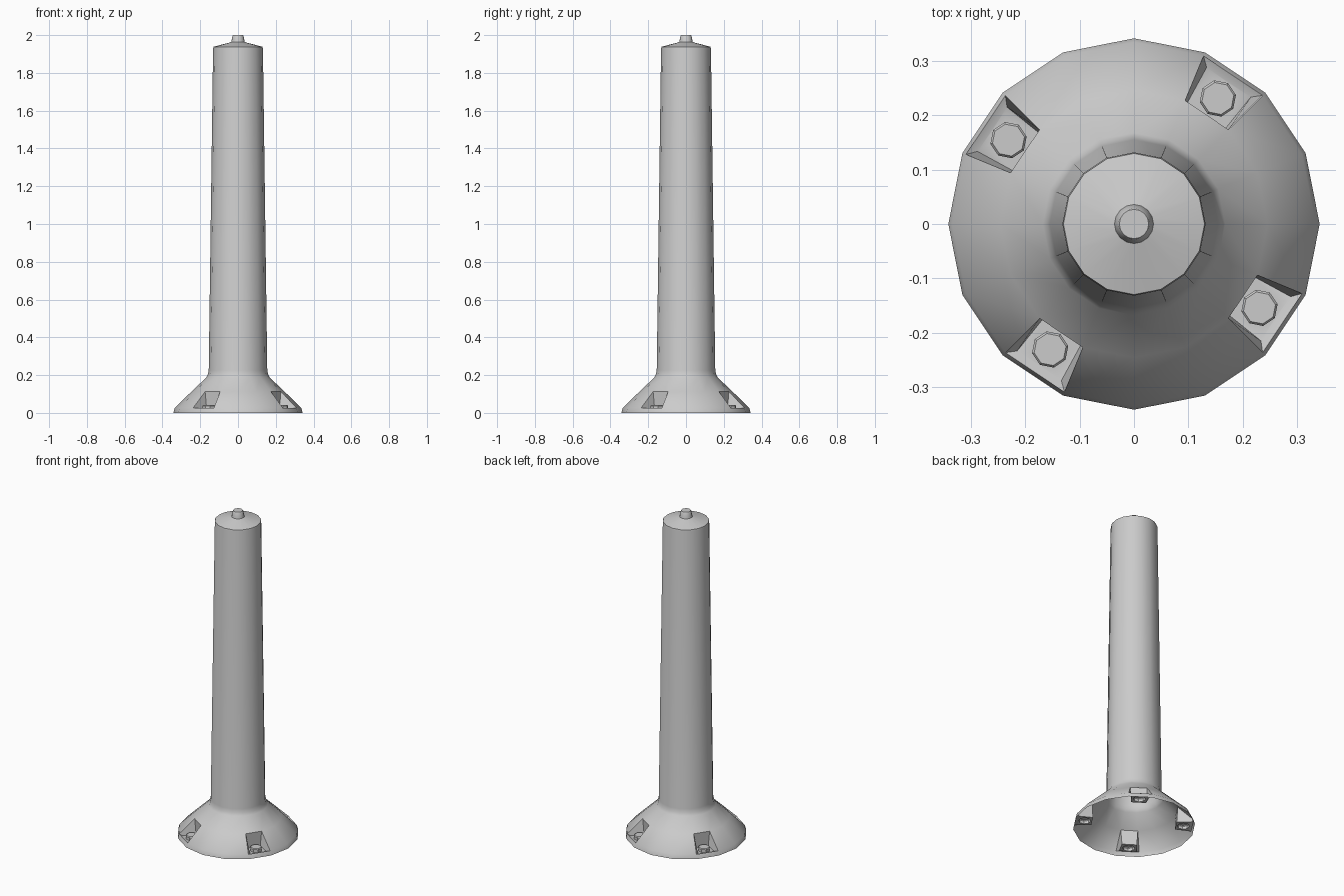
import bpy, bmesh
from math import sin, cos, pi
from mathutils import Vector, Matrix

if "Cube" in bpy.data.objects:
    bpy.data.objects.remove(bpy.data.objects["Cube"])

SIDES = 16
STEP = 2 * pi / SIDES


def finish(bm, name):
    mesh = bpy.data.meshes.new(name)
    bm.to_mesh(mesh)
    bm.free()
    ob = bpy.data.objects.new(name, mesh)
    bpy.context.collection.objects.link(ob)
    bpy.ops.object.select_all(action='DESELECT')
    bpy.context.view_layer.objects.active = ob
    ob.select_set(True)
    bpy.ops.object.shade_smooth_by_angle(angle=0.55)
    return ob


def lathe(bm, profile, sides=SIDES, cap=False, skip=lambda band, k: False, center=(0, 0)):
    rings = [[bm.verts.new((center[0] + r * cos(2 * pi * k / sides),
                            center[1] + r * sin(2 * pi * k / sides), z))
              for k in range(sides)] for r, z in profile]
    for b, (lo, hi) in enumerate(zip(rings, rings[1:])):
        for k in range(sides):
            if not skip(b, k):
                n = (k + 1) % sides
                bm.faces.new((lo[k], lo[n], hi[n], hi[k]))
    if cap:
        bm.faces.new(rings[-1])
    return rings


# Flared foot and tapered post, open below, with four foot facets left out
LIP, SILL = (0.335, 0.027), (0.246, 0.113)
bm = bmesh.new()
lathe(bm, [(0.342, 0), LIP, SILL, (0.168, 0.187), (0.160, 0.203), (0.155, 0.225),
           (0.132, 1.928), (0.130, 1.938)],
      skip=lambda band, k: band == 1 and k % 4 == 2)
finish(bm, "post_body")

# Shallow conical lid
bm = bmesh.new()
lathe(bm, [(0.130, 1.938), (0.036, 1.963)])
finish(bm, "lid")

# Small tapered knob on the lid
bm = bmesh.new()
lathe(bm, [(0.036, 1.963), (0.034, 1.972), (0.029, 1.997), (0.027, 2.0)], cap=True)
finish(bm, "top_knob")

# Recessed bolt pockets: sloped walls, flat floor and a hollow octagonal bolt head
FLOOR_Z, BOLT_R = 0.02, 0.278
for i in range(4):
    bm = bmesh.new()
    half = STEP / 2
    opening = [bm.verts.new((r * cos(a), r * sin(a), z))
               for (r, z), a in ((LIP, -half), (LIP, half), (SILL, half), (SILL, -half))]
    floor = [bm.verts.new((x, y, FLOOR_Z))
             for x, y in ((0.314, -0.049), (0.314, 0.049), (0.236, 0.042), (0.236, -0.042))]
    for k in range(4):
        n = (k + 1) % 4
        bm.faces.new((opening[k], opening[n], floor[n], floor[k]))
    rings = lathe(bm, [(0.034, FLOOR_Z), (0.034, 0.037), (0.030, 0.042)],
                  sides=8, cap=True, center=(BOLT_R, 0))
    hole = rings[0]
    loops = [bm.edges.get((loop[k], loop[(k + 1) % len(loop)]))
             for loop in (floor, hole) for k in range(len(loop))]
    bmesh.ops.triangle_fill(bm, edges=loops, use_beauty=True, normal=Vector((0, 0, 1)))
    bmesh.ops.recalc_face_normals(bm, faces=bm.faces)
    if sum(f.normal.z * f.calc_area() for f in bm.faces) < 0:
        bmesh.ops.reverse_faces(bm, faces=bm.faces)
    bm.transform(Matrix.Rotation((2.5 + 4 * i) * STEP, 4, 'Z'))
    finish(bm, f"bolt_pocket_{i + 1}")
